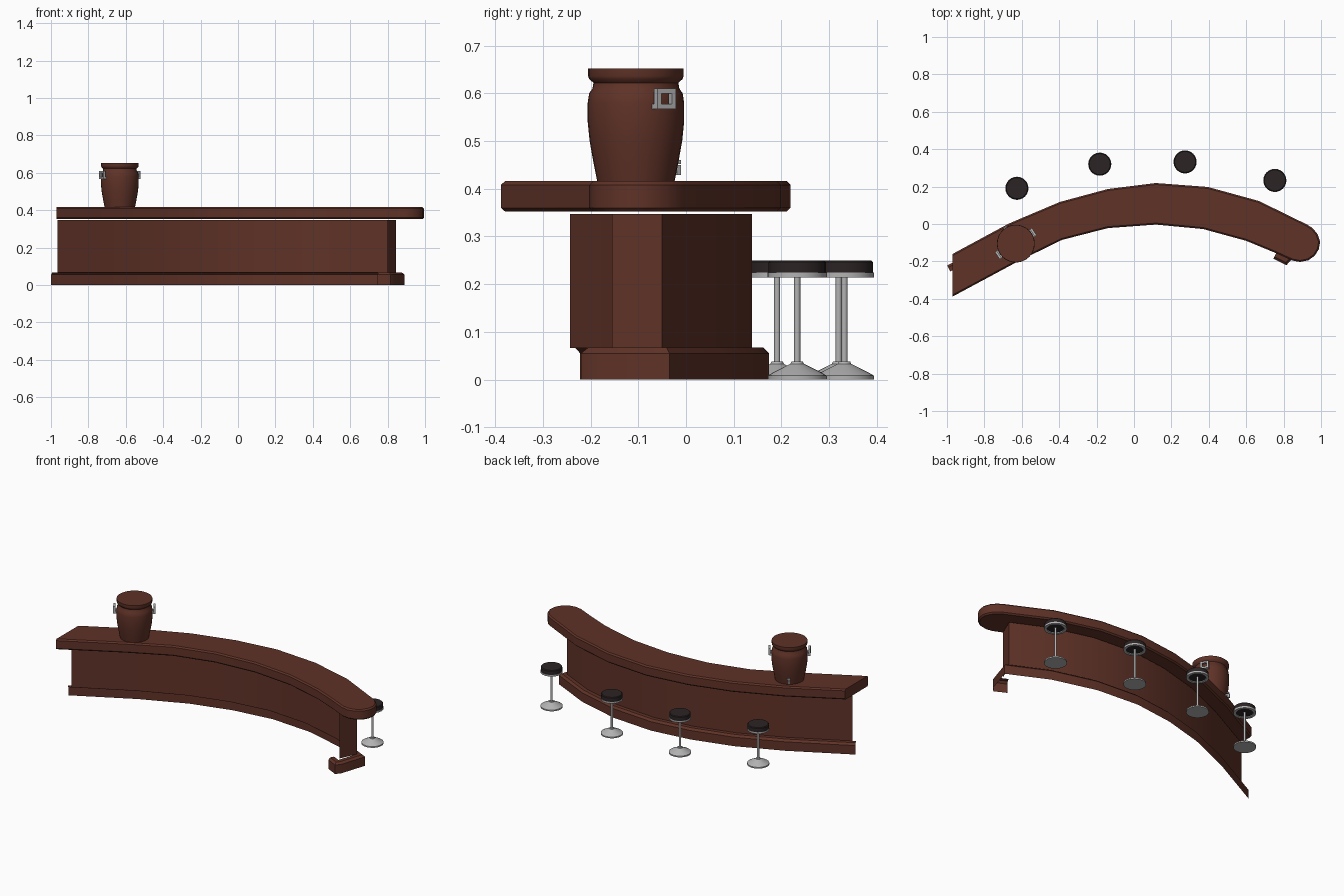
import bpy, bmesh, math
from mathutils import Vector, Matrix

if "Cube" in bpy.data.objects:
    bpy.data.objects.remove(bpy.data.objects["Cube"])


def material(name, rgb):
    m = bpy.data.materials.new(name)
    m.diffuse_color = (*rgb, 1)
    m.use_nodes = True
    m.node_tree.nodes["Principled BSDF"].inputs["Base Color"].default_value = m.diffuse_color
    return m


WOOD = material("dark wood", (0.115, 0.032, 0.020))
METAL = material("brushed metal", (0.45, 0.45, 0.45))
LEATHER = material("black leather", (0.025, 0.017, 0.018))


def finish(bm, name, mat, angle=35):
    me = bpy.data.meshes.new(name)
    bm.to_mesh(me)
    bm.free()
    ob = bpy.data.objects.new(name, me)
    bpy.context.collection.objects.link(ob)
    me.materials.append(mat)
    bpy.ops.object.select_all(action='DESELECT')
    ob.select_set(True)
    bpy.context.view_layer.objects.active = ob
    bpy.ops.object.shade_smooth_by_angle(angle=math.radians(angle))
    return ob


def offset(pts, d):
    """Shift a path to its right-hand side, with mitred corners."""
    p = [Vector(q) for q in pts]
    segs = [(b - a).normalized() for a, b in zip(p, p[1:])]
    norms = [Vector((t.y, -t.x)) for t in segs]
    out = []
    for i, q in enumerate(p):
        n0, n1 = norms[max(i - 1, 0)], norms[min(i, len(norms) - 1)]
        m = (n0 + n1).normalized()
        out.append(q + m * (d / m.dot(n0)))
    return out


def sweep(name, path, profile, mat):
    """Open sheet along a path; profile is (inward offset, height)."""
    bm = bmesh.new()
    rows = [[bm.verts.new((q.x, q.y, z)) for q in offset(path, d)] for d, z in profile]
    for lo, hi in zip(rows, rows[1:]):
        for i in range(len(path) - 1):
            bm.faces.new((lo[i], hi[i], hi[i + 1], lo[i + 1]))
    return finish(bm, name, mat)


def lathe(name, profile, loc, mat, n=24, closed=False):
    """Turned part from (radius, height) points."""
    bm = bmesh.new()
    rows = [[bm.verts.new((loc[0] + r * math.cos(2 * math.pi * k / n),
                           loc[1] + r * math.sin(2 * math.pi * k / n), z))
             for k in range(n)] for r, z in profile]
    pairs = list(zip(rows, rows[1:])) + ([(rows[-1], rows[0])] if closed else [])
    for a, b in pairs:
        for k in range(n):
            j = (k + 1) % n
            bm.faces.new((a[k], a[j], b[j], b[k]))
    if not closed:
        bm.faces.new(rows[0][::-1])
        bm.faces.new(rows[-1])
    bmesh.ops.recalc_face_normals(bm, faces=bm.faces)
    return finish(bm, name, mat)


# Counter top: curved slab with one round end
curve = [(-0.67, 0.002), (-0.396, 0.118), (-0.14, 0.187), (0.117, 0.219),
         (0.395, 0.198), (0.668, 0.123)]
round_end = [(0.925, -0.003), (0.955, -0.022), (0.982, -0.055), (0.995, -0.095),
             (0.988, -0.135), (0.967, -0.169), (0.932, -0.194), (0.888, -0.203),
             (0.845, -0.195)]
inner = [(0.75, -0.152), (0.6, -0.09), (0.37, -0.027), (0.117, -0.003),
         (-0.14, -0.022), (-0.385, -0.085), (-0.62, -0.2), (-0.97, -0.388)]
outline = [(-0.97, -0.16)] + curve + round_end + inner
bm = bmesh.new()
face = bm.faces.new([bm.verts.new((x, y, 0.352)) for x, y in outline])
ext = bmesh.ops.extrude_face_region(bm, geom=[face], use_keep_orig=True)
top = [v for v in ext["geom"] if isinstance(v, bmesh.types.BMVert)]
bmesh.ops.translate(bm, verts=top, vec=(0, 0, 0.064))
bmesh.ops.recalc_face_normals(bm, faces=bm.faces)
rim = [e for e in bm.edges
       if abs(e.verts[0].co.z - e.verts[1].co.z) < 1e-4
       and min(e.verts[0].co.x, e.verts[1].co.x) + 0.97 + abs(e.verts[0].co.x - e.verts[1].co.x) > 0.01]
bmesh.ops.bevel(bm, geom=rim, offset=0.008, segments=1, affect='EDGES')
finish(bm, "counter_top", WOOD, 30)

# Bar front: thin curved wall with a short return at the right end
wall = offset([(-1.003, -0.172)] + curve + [(0.88, 0.022)], 0.08) + [Vector((0.80, -0.155))]
sweep("counter_wall", wall, [(0, 0.066), (0, 0.347)], WOOD)

# Plinth: stepped skirting that hooks round the right end
plinth = offset([(-1.02, -0.182)] + curve + [(0.91, 0.006)], 0.045)
plinth += [Vector(q) for q in [(0.838, -0.195), (0.815, -0.22), (0.745, -0.185)]]
sweep("plinth", plinth, [(0, 0), (0, 0.055), (0.012, 0.067), (0.036, 0.067)], WOOD)

# Barrel on the counter
BX, BY = -0.632, -0.105
lathe("barrel", [(0.081, 0.415), (0.089, 0.455), (0.097, 0.50), (0.101, 0.54),
                 (0.101, 0.58), (0.098, 0.60), (0.091, 0.61), (0.089, 0.622),
                 (0.098, 0.63), (0.1, 0.636), (0.1, 0.652)], (BX, BY), WOOD, 32)


def boxes(name, parts, angle, mat):
    """Joined boxes (centre, size) in a frame turned about the barrel axis."""
    bm = bmesh.new()
    for c, s in parts:
        bmesh.ops.create_cube(bm, size=1, matrix=Matrix.Translation(c) @ Matrix.Diagonal((*s, 1)))
    bmesh.ops.transform(bm, matrix=Matrix.Translation((BX, BY, 0)) @ Matrix.Rotation(angle, 4, 'Z'),
                        verts=bm.verts)
    return finish(bm, name, mat)


# Square ring handles on both sides, and the tap facing the stools
turn = math.radians(33)
for side, a in (("right", turn), ("left", turn + math.pi)):
    boxes("barrel_handle_" + side,
          [((0.108, 0, 0.572), (0.02, 0.046, 0.01)), ((0.112, 0, 0.605), (0.012, 0.046, 0.01)),
           ((0.112, 0.018, 0.588), (0.012, 0.01, 0.025)),
           ((0.112, -0.018, 0.588), (0.012, 0.01, 0.025))], a, METAL)
boxes("barrel_tap", [((0.096, 0, 0.445), (0.026, 0.01, 0.01)),
                     ((0.104, 0, 0.437), (0.01, 0.01, 0.016)),
                     ((0.1, 0, 0.456), (0.012, 0.02, 0.008))], turn + math.pi / 2, METAL)

# Bar stools
stools = [(-0.626, 0.191), (-0.183, 0.32), (0.273, 0.332), (0.753, 0.233)]
for i, p in enumerate(stools, 1):
    lathe(f"stool_{i}_seat", [(0.06, 0.219), (0.06, 0.246), (0.056, 0.25)], p, LEATHER)
    lathe(f"stool_{i}_ring", [(0.046, 0.214), (0.062, 0.214), (0.062, 0.224), (0.046, 0.224)],
          p, METAL, closed=True)
    lathe(f"stool_{i}_pole", [(0.0065, 0.035), (0.0065, 0.22)], p, METAL, 12)
    lathe(f"stool_{i}_foot", [(0.062, 0), (0.062, 0.008), (0.052, 0.014), (0.014, 0.033),
                              (0.012, 0.038)], p, METAL)
